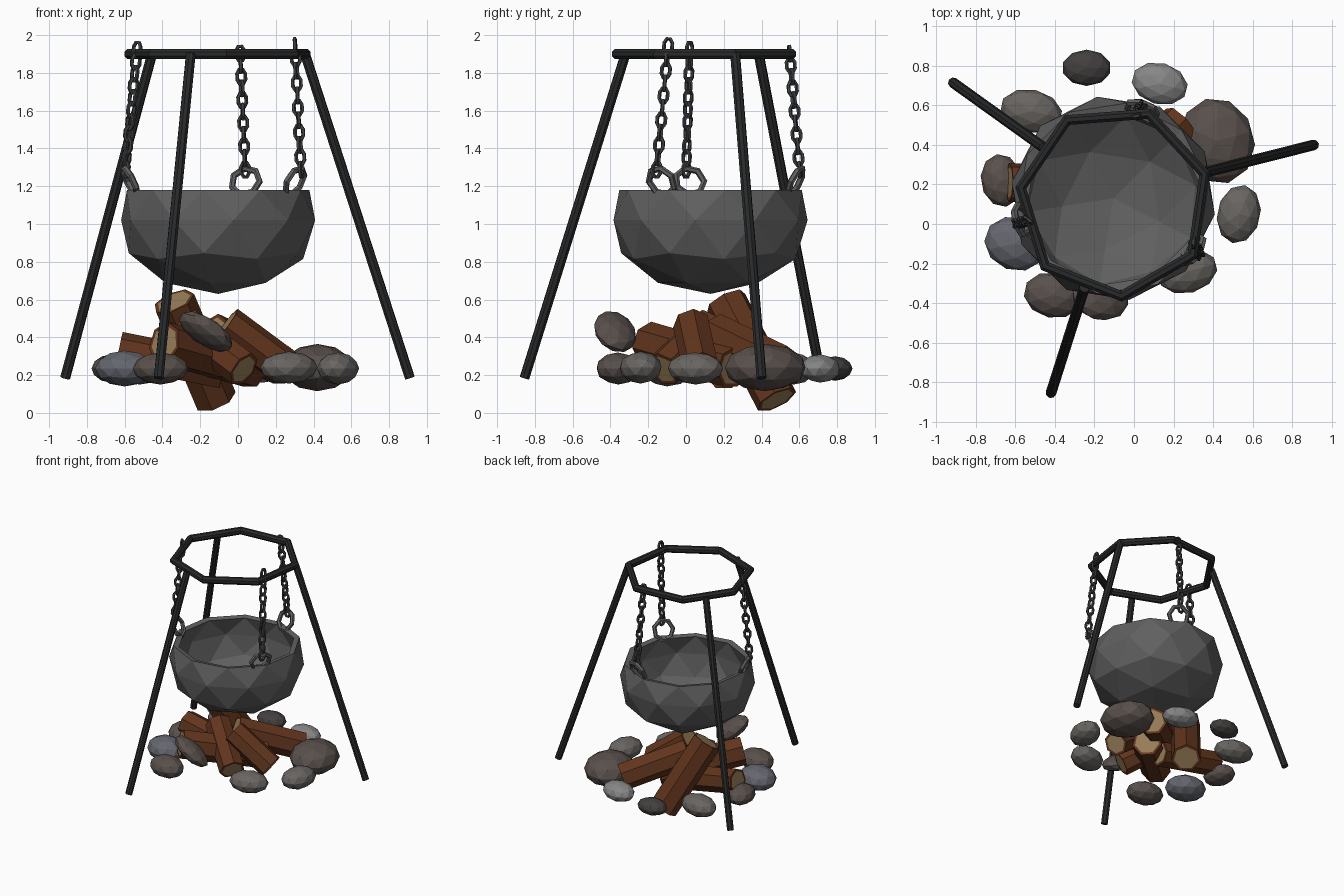
import bpy, bmesh, random
from math import sin, cos, tau, radians, pi
from mathutils import Vector as V, Matrix, Euler

if "Cube" in bpy.data.objects:
    bpy.data.objects.remove(bpy.data.objects["Cube"])

random.seed(4)


def mat(name, r, g, b):
    m = bpy.data.materials.new(name)
    m.diffuse_color = (r, g, b, 1)
    m.use_nodes = True
    m.node_tree.nodes["Principled BSDF"].inputs["Base Color"].default_value = m.diffuse_color
    return m


IRON = mat("dark_iron", .022, .023, .024)
CHAIN = mat("chain_iron", .05, .052, .055)
POT = mat("cast_grey", .115, .115, .115)
BARK = mat("bark", .12, .035, .012)
WOOD = mat("cut_wood", .32, .21, .1)


def finish(name, bm, *mats):
    bmesh.ops.recalc_face_normals(bm, faces=bm.faces)
    me = bpy.data.meshes.new(name)
    bm.to_mesh(me)
    bm.free()
    for m in mats:
        me.materials.append(m)
    ob = bpy.data.objects.new(name, me)
    bpy.context.collection.objects.link(ob)
    return ob


def between(a, b):
    d = V(b) - V(a)
    return Matrix.Translation((V(a) + V(b)) / 2) @ d.to_track_quat('Z', 'Y').to_matrix().to_4x4(), d.length


def rod(a, b, r, sides):
    bm = bmesh.new()
    m, length = between(a, b)
    bmesh.ops.create_cone(bm, cap_ends=True, segments=sides, radius1=r, radius2=r, depth=length, matrix=m)
    return bm


def loop_tube(bm, centre, u, w, ru, rw, n, r, sides, start=0.0):
    """Closed tube around an ellipse lying in the plane of u and w."""
    nrm = u.cross(w).normalized()
    rows = []
    for i in range(n):
        t = start + tau * i / n
        p = centre + u * ru * cos(t) + w * rw * sin(t)
        out = (u * rw * cos(t) + w * ru * sin(t)).normalized()
        rows.append([bm.verts.new(p + out * r * cos(tau * (k + .5) / sides) + nrm * r * sin(tau * (k + .5) / sides))
                     for k in range(sides)])
    for i in range(n):
        for k in range(sides):
            a, b, j = rows[i], rows[(i + 1) % n], (k + 1) % sides
            bm.faces.new((a[k], b[k], b[j], a[j]))


X, Y, Z = V((1, 0, 0)), V((0, 1, 0)), V((0, 0, 1))

# Seven-sided top frame
bm = bmesh.new()
loop_tube(bm, V((-.1, .112, 1.9)), X, Y, .478, .478, 7, .03, 8, radians(17.2))
finish("top_frame", bm, IRON)

# Three splayed legs
for i, (top, foot) in enumerate([((.355, .26, 1.9), (.91, .4, .185)),
                                 ((-.455, .385, 1.9), (-.915, .715, .185)),
                                 ((-.25, -.32, 1.9), (-.42, -.855, .185))]):
    finish(f"leg_{i + 1}", rod(top, foot, .027, 8), IRON)

# Cauldron: lower part of a squashed icosphere with a levelled rim
bm = bmesh.new()
bmesh.ops.create_icosphere(bm, subdivisions=2, radius=1)
bmesh.ops.delete(bm, geom=[v for v in bm.verts if v.co.z > .7], context='VERTS')
for v in bm.verts:
    if v.co.z > .3:
        d = v.co.xy.normalized() * .94
        v.co = (d.x, d.y, .41)
    elif v.co.z < -.3:
        v.co.x *= 1.03
        v.co.y *= 1.03
bmesh.ops.transform(bm, verts=bm.verts, matrix=Matrix.Translation((-.105, .13, 1.02))
                    @ Matrix.Rotation(radians(9), 4, 'Z') @ Matrix.Diagonal((.52, .52, .39, 1)))
pot = finish("cauldron", bm, POT)
sol = pot.modifiers.new("wall", 'SOLIDIFY')
sol.thickness, sol.offset, sol.use_even_offset = .045, -1, False

# Rim handles and hanging chains
hangers = [((.04, .58, 1.225), (.04, .605, 1.235), (.01, .545, 1.955)),
           ((.30, -.13, 1.225), (.335, -.16, 1.235), (.30, -.09, 1.995)),
           ((-.57, .02, 1.225), (-.6, 0, 1.235), (-.53, .02, 1.975))]
for i, (c, lo, hi) in enumerate(hangers):
    c, lo, hi = V(c), V(lo), V(hi)
    out = (c - V((-.105, .13, 1.225))).normalized()
    side = Z.cross(out)
    up = (Z * cos(radians(25)) + out * sin(radians(25)))
    bm = bmesh.new()
    loop_tube(bm, c, side, up, .078, .078, 7, .018, 6, .45)
    finish(f"handle_{i + 1}", bm, POT)

    bm = bmesh.new()
    axis = (hi - lo).normalized()
    s = (side - axis * side.dot(axis)).normalized()
    count, half = 11, .042
    span = (hi - lo).length - 2 * half - .022
    for k in range(count):
        a = radians(25 + 90 * (k % 2)) + random.uniform(-.25, .25)
        w = s * cos(a) + axis.cross(s) * sin(a)
        loop_tube(bm, lo + axis * (half + .011 + span * k / (count - 1)), w, axis, .024, half, 8, .011, 5, pi / 8)
    finish(f"chain_{i + 1}", bm, CHAIN)

# Log pile with pale cut ends
logs = [((-.12, .48, .07), (-.34, .21, .59), .115),
        ((.03, -.12, .23), (-.27, .12, .46), .1),
        ((.25, .08, .24), (-.06, .03, .47), .1),
        ((-.39, -.2, .37), (.08, .25, .24), .115),
        ((-.63, .21, .33), (-.08, .2, .22), .1),
        ((.24, .51, .25), (-.13, .16, .42), .11)]
for i, (a, b, r) in enumerate(logs):
    bm = rod(a, b, r, 7)
    caps = [f for f in bm.faces if len(f.verts) == 7]
    bmesh.ops.inset_individual(bm, faces=caps, thickness=.02)
    for f in caps:
        f.material_index = 1
    finish(f"log_{i + 1}", bm, BARK, WOOD)

# Flat stones around the fire: centre, half sizes, tone, tilt
BROWN, GREY, LIGHT = (.1, .08, .072), (.14, .13, .12), (.24, .24, .24)
stones = [((-.24, .79, .235), (.125, .092, .065), (.055, .05, .048), (0, 0, 0)),
          ((.13, .71, .235), (.145, .105, .075), LIGHT, (0, 0, -15)),
          ((.42, .42, .24), (.19, .22, .125), BROWN, (0, 0, 15)),
          ((.53, .05, .235), (.11, .15, .085), GREY, (0, 0, -12)),
          ((.27, -.24, .24), (.155, .11, .085), GREY, (0, 0, 15)),
          ((-.17, -.375, .43), (.165, .12, .065), BROWN, (-22, 33, 0)),
          ((-.41, -.36, .235), (.15, .115, .085), BROWN, (0, 0, -12)),
          ((-.6, -.1, .235), (.16, .135, .095), (.13, .135, .16), (0, 0, -20)),
          ((-.67, .22, .235), (.105, .135, .075), BROWN, (0, 0, 10)),
          ((-.52, .57, .235), (.16, .11, .085), GREY, (0, 0, -12))]
for i, (c, size, tone, rot) in enumerate(stones):
    bm = bmesh.new()
    m = Matrix.LocRotScale(V(c), Euler([radians(d) for d in rot]), V(size))
    bmesh.ops.create_icosphere(bm, subdivisions=2, radius=1, matrix=m)
    finish(f"stone_{i + 1}", bm, mat(f"stone_{i + 1}", *tone))
